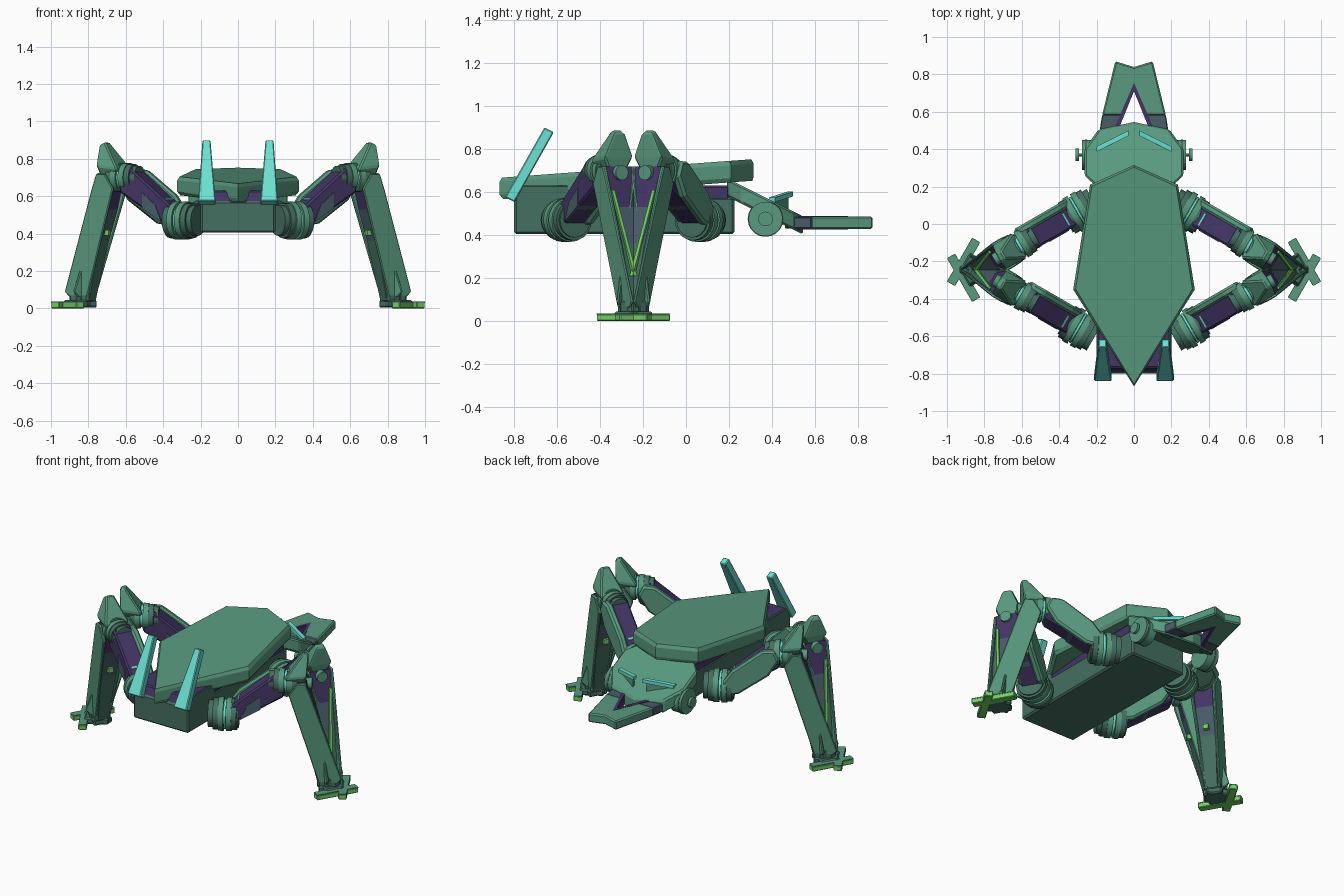
import bpy, bmesh
from mathutils import Vector

if "Cube" in bpy.data.objects:
    bpy.data.objects.remove(bpy.data.objects["Cube"], do_unlink=True)


def material(name, rgb):
    m = bpy.data.materials.new(name)
    m.use_nodes = True
    m.diffuse_color = (*rgb, 1)
    m.node_tree.nodes["Principled BSDF"].inputs["Base Color"].default_value = (*rgb, 1)
    return m


GREEN = material("armour green", (.10, .32, .21))
DARK = material("dark green", (.06, .16, .12))
PURPLE = material("frame purple", (.058, .036, .13))
SLATE = material("slate", (.068, .11, .14))
LIME = material("lime", (.17, .65, .13))
CYAN = material("cyan", (.15, .74, .63))


def same(p):
    return Vector(p)


def finish(name, bm, mat, bevel=0):
    bmesh.ops.recalc_face_normals(bm, faces=bm.faces)
    me = bpy.data.meshes.new(name)
    bm.to_mesh(me)
    bm.free()
    me.materials.append(mat)
    ob = bpy.data.objects.new(name, me)
    bpy.context.collection.objects.link(ob)
    if bevel:
        mod = ob.modifiers.new("bevel", "BEVEL")
        mod.width, mod.segments, mod.limit_method = bevel, 1, "ANGLE"
    return ob


def hull(name, pts, mat, bevel=.008, place=same):
    """Convex solid around a few corner points."""
    bm = bmesh.new()
    for p in pts:
        bm.verts.new(place(p))
    bmesh.ops.remove_doubles(bm, verts=bm.verts, dist=.0005)
    bmesh.ops.convex_hull(bm, input=bm.verts)
    bmesh.ops.dissolve_limit(bm, angle_limit=.03, verts=bm.verts, edges=bm.edges)
    return finish(name, bm, mat, bevel)


def box(name, lo, hi, mat, bevel=.008, place=same):
    pts = [(x, y, z) for x in (lo[0], hi[0]) for y in (lo[1], hi[1]) for z in (lo[2], hi[2])]
    return hull(name, pts, mat, bevel, place)


def slab(name, profile, v0, v1, mat, bevel=.008, place=same):
    """Side profile (x, z) swept across y from v0 to v1."""
    return hull(name, [(x, v, z) for x, z in profile for v in (v0, v1)], mat, bevel, place)


def rod(name, a, b, r, mat, place=same, sides=20):
    a, b = place(a), place(b)
    bm = bmesh.new()
    bmesh.ops.create_cone(bm, cap_ends=True, segments=sides, radius1=r, radius2=r, depth=(b - a).length)
    for f in bm.faces:
        f.smooth = len(f.verts) == 4
    rot = (b - a).to_track_quat("Z", "Y")
    for v in bm.verts:
        v.co = rot @ v.co + (a + b) / 2
    return finish(name, bm, mat)


# Hull of the body
box("body", (-.2, -.8, .405), (.2, .225, .575), DARK, .01)
hull("deck", [(x, y, z) for x in (-.195, .195) for y, z in
              ((-.795, .56), (-.77, .63), (.2, .56), (.2, .63))], PURPLE)
box("deck_nose", (-.045, -.8, .56), (.045, -.7, .635), DARK)
for s in (-1, 1):
    box("side_rail", (s * .185, -.79, .55), (s * .2, -.52, .63), DARK, .004)

# Back shell, rising towards the rear
outline = [(0, -.868), (.325, -.35), (.235, .21), (0, .315)]
shell_pts = []
for x, y in outline:
    top = .73 + .072 * y
    for s in (-1, 1):
        shell_pts += [(s * x * .95, y * .98, top - .1), (s * x, y, top - .08), (s * x, y, top - .02),
                      (s * x * .96, (y + .25) * .98 - .25, top)]
hull("back_shell", shell_pts, GREEN, 0)

# Head, sloping down to the rear
head = [(.19, .19), (.265, .26), (.265, .40), (.19, .505), (0, .545)]
hull("head", [(s * x, y, .65 - .5 * (y - .22) - d) for x, y in head
              for s in (-1, 1) for d in (0, .085)], GREEN, .01)

for s, side in ((1, "left"), (-1, "right")):
    def flip(p, s=s):
        return Vector((s * p[0], p[1], p[2]))

    # Eyes on low brows, and ear discs
    hull(side + "_eye", [(x, y + d, z + h) for x, y, z in ((.03, .485, .58), (.2, .40, .553))
                         for d in (-.014, .014) for h in (0, .022)], CYAN, 0, flip)
    hull(side + "_brow", [(x, y + d, z) for x, y, t in ((.05, .47, .575), (.185, .40, .555))
                          for d in (-.008, .008) for z in (.5, t)], GREEN, 0, flip)
    rod(side + "_ear", (.2, .37, .475), (.278, .37, .475), .08, GREEN, flip)
    rod(side + "_ear_band", (.25, .37, .475), (.262, .37, .475), .083, DARK, flip)
    rod(side + "_ear_pin", (.27, .37, .475), (.3, .37, .475), .008, DARK, flip)
    rod(side + "_ear_cap", (.295, .37, .475), (.312, .37, .475), .034, GREEN, flip)

    # Mandible with its frame at the root
    jaw = [(.171, .58), (.10, .87), (-.012, .836), (-.012, .74), (.066, .58)]
    hull(side + "_mandible", [(x, y, z) for x, y in jaw for z in (.428, .487)], GREEN, .008, flip)
    root = [(.19, .46), (.17, .585), (.06, .585), (.12, .46)]
    hull(side + "_mandible_root", [(x, y, z) for x, y in root for z in (.43, .485)], SLATE, .005, flip)
    hull(side + "_mandible_lining", [(x, y, z) for x, y in ((.11, .5), (.085, .5), (0, .71), (0, .755))
                                     for z in (.426, .489)], PURPLE, 0, flip)

    # Tall front horn leaning back
    horn = [(.12, .213, -.82, .565), (.147, .19, -.637, .89)]
    hull(side + "_horn", [(x, y + d, z - d * .5) for a, b, y, z in horn
                          for x in (a, b) for d in (-.022, .022)], CYAN, .005, flip)

    # Legs: local axes run outward, towards the rear, and up
    for end, hip_y, k in (("rear", .10, -1), ("front", -.59, 1)):
        def leg(p, s=s, hip_y=hip_y, k=k):
            u, v, z = p
            return Vector((s * (.24 + .866 * u - k * .5 * v), hip_y + k * .5 * u + .866 * v, z))

        n = side + "_" + end + "_"

        # Hip and knee ring joints
        for joint, mid, z, r in (("hip", .068, .47, .102), ("knee", .43, .70, .078)):
            rod(n + joint + "_core", (mid - .1, 0, z), (mid + .08, 0, z), r * .8, DARK, leg)
            rod(n + joint + "_light", (mid - .006, 0, z), (mid + .006, 0, z), r * .88, CYAN, leg)
            for off in (-.055, -.024, .024, .055):
                rod(n + joint + "_ring", (mid + off - .016, 0, z), (mid + off + .016, 0, z),
                    r * (1 if abs(off) < .04 else .93), GREEN if abs(off) < .04 else DARK, leg)

        # Upper arm frame with a slate band, and a guard on the rear face
        arm = [(.09, .42), (.07, .52), (.36, .755), (.43, .69), (.42, .62)]
        slab(n + "arm", arm, -.06, .055, PURPLE, .01, leg)
        slab(n + "arm_band", [(.16, .463), (.2, .555), (.28, .62), (.28, .535)], -.064, .04, SLATE, 0, leg)
        guard = [(.10, .44), (.08, .52), (.14, .605), (.32, .74), (.39, .745), (.42, .68), (.36, .58), (.18, .455)]
        slab(n + "arm_guard", guard, .045, .09, GREEN, .012, leg)
        for u, z in ((.14, .582), (.33, .737)):
            slab(n + "arm_light", [(u, z), (u + .01, z + .008), (u + .014, z - .002), (u + .004, z - .01)],
                 -.04, .03, CYAN, 0, leg)

        # Knee axle and pointed cap
        rod(n + "knee_axle", (.42, 0, .69), (.585, 0, .69), .034, GREEN, leg)
        hull(n + "knee_cap", [(u, v, z) for u, w, z in
                              ((.44, .045, .70), (.545, .045, .70), (.425, .078, .745), (.555, .075, .76),
                               (.53, .024, .89), (.562, .026, .875)) for v in (-w, w)], GREEN, .008, leg)

        # Shin core in three colour bands, from knee to ankle
        bands = [(.46, .553, .068, .72), (.50, .60, .06, .53), (.55, .655, .05, .36), (.62, .725, .035, .05)]
        for part, mat, upper, lower in zip(("upper", "middle", "lower"), (PURPLE, SLATE, DARK), bands, bands[1:]):
            hull(n + "shin_" + part, [(u, v, z) for a, b, w, z in (upper, lower)
                                      for u in (a, b) for v in (-w, w)], mat, 0, leg)

        # Shin side plates and recessed lime strips
        plate = [(.45, .64), (.50, .72), (.552, .72), (.582, .64), (.765, .09), (.735, .06), (.625, .065)]
        for q in (-1, 1):
            hull(n + "shin_plate", [(u, q * (w * (.6 + .7 * z)), z) for u, z in plate
                                    for w in (.059, .077)], GREEN, .005, leg)
        hull(n + "shin_strip", [(u + d, v + e, z) for u, v, z in ((.584, -k * .05, .61), (.705, 0, .21))
                                for d in (-.03, .006) for e in (-.008, .008)], LIME, 0, leg)
        box(n + "shin_marker", (.515, -.015, .39), (.57, .015, .42), LIME, 0, leg)

        # Foot and toe bar, whose top is armoured
        box(n + "ankle", (.62, -.05, .03), (.74, .05, .10), DARK, .012, leg)
        box(n + "foot", (.625, -.06, .004), (.77, .06, .044), DARK, .008, leg)
        box(n + "toe_bar", (.75, -.135, 0), (.80, .135, .032), LIME, .004, leg)
        box(n + "toe_top", (.751, -.134, .03), (.799, .134, .036), GREEN, 0, leg)
